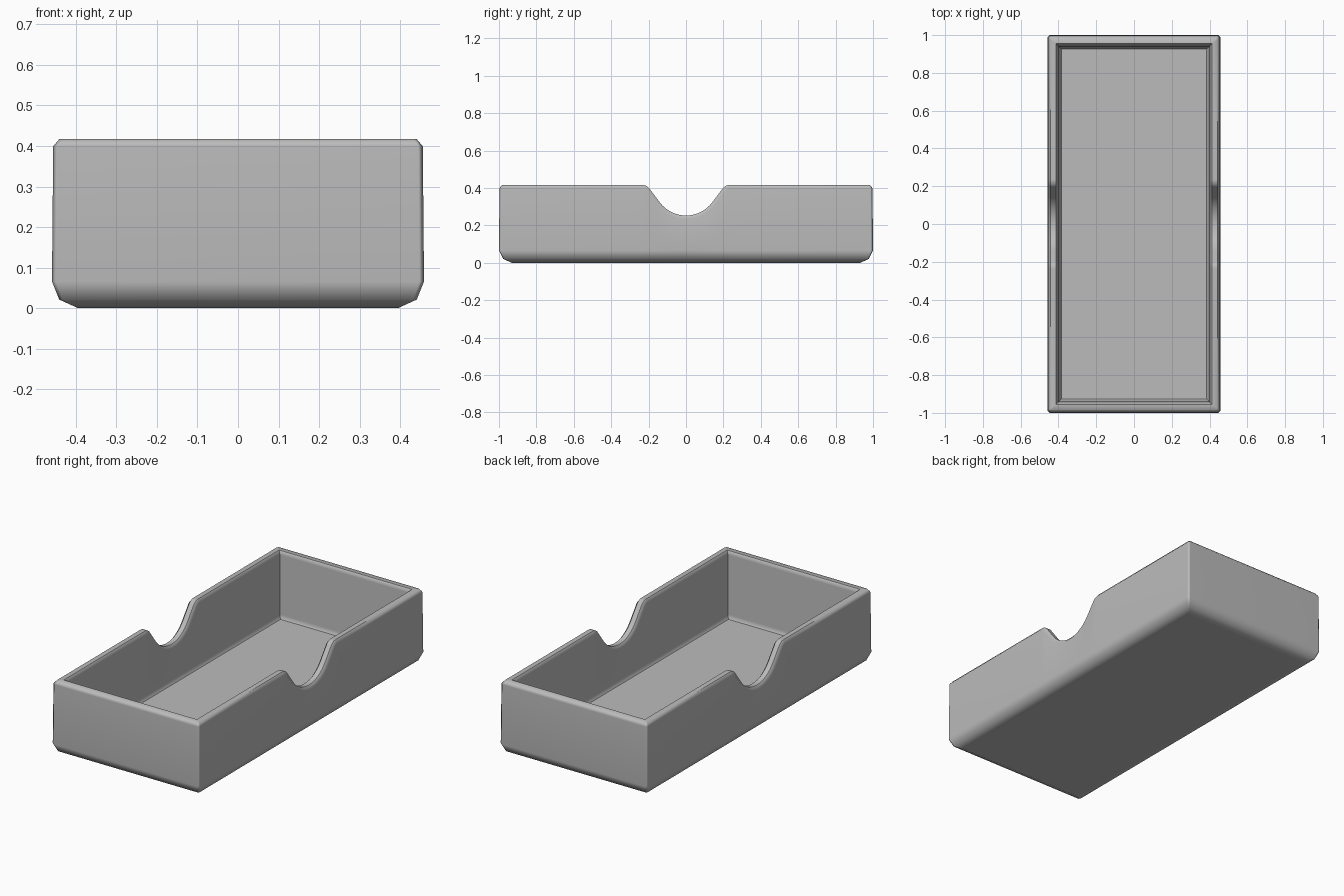
import bpy, bmesh
from math import sin, cos, tan, radians, pi

cube = bpy.data.objects.get("Cube")
if cube:
    bpy.data.objects.remove(cube)

TOP = 0.417          # rim height
NOTCH_LOW = 0.253    # lowest point of the thumb notch
ARC, FILLET, SLOPE = 0.175, 0.05, radians(53)


def notch_half(steps=8):
    """Half of the notch outline as (y, z, slope angle), from the middle outwards."""
    pts = []
    for i in range(steps + 1):
        a = SLOPE * i / steps
        pts.append((ARC * sin(a), NOTCH_LOW + ARC * (1 - cos(a)), a))
    y0, z0, _ = pts[-1]
    z1 = TOP - FILLET * (1 - cos(SLOPE))
    y_end = y0 + (z1 - z0) / tan(SLOPE) + FILLET * sin(SLOPE)
    for i in range(steps, -1, -1):
        a = SLOPE * i / steps
        pts.append((y_end - FILLET * sin(a), TOP - FILLET * (1 - cos(a)), a))
    return pts


half = notch_half()
NOTCH = [(-y, z, -a) for y, z, a in reversed(half[1:])] + half


def ring(hx, hy, corner, z=None, drop=0.0):
    """Loop of points round the tray; fixed height z, or a drop below the rim."""
    end_z = TOP - drop if z is None else z
    side = [(hx, -hy + corner, end_z)]
    for y, top, a in NOTCH:
        if z is None:
            side.append((hx, y + sin(a) * drop, top - cos(a) * drop))
        else:
            side.append((hx, y, z))
    side.append((hx, hy - corner, end_z))
    right_to_left = [(hx - corner, hy, end_z), (-hx + corner, hy, end_z)]
    other = [(-x, -y, h) for x, y, h in side]
    front = [(-x, -y, h) for x, y, h in right_to_left]
    return side + right_to_left + other + front


# Section through the wall, from the underside over the rim to the floor
rings = [
    ring(0.395, 0.932, 0.004, z=0.0),
    ring(0.441, 0.978, 0.008, z=0.021),
    ring(0.459, 1.0, 0.012, z=0.066),
    ring(0.456, 0.997, 0.012, drop=0.018),
    ring(0.441, 0.983, 0.008, drop=0.0),
    ring(0.413, 0.955, 0.0, drop=0.0),
    ring(0.399, 0.941, 0.0, drop=0.018),
    ring(0.399, 0.941, 0.0, z=0.066),
    ring(0.385, 0.927, 0.0, z=0.046),
]

bm = bmesh.new()
loops = [[bm.verts.new(p) for p in r] for r in rings]
count = len(loops[0])
for low, high in zip(loops, loops[1:]):
    for i in range(count):
        j = (i + 1) % count
        bm.faces.new((low[i], low[j], high[j], high[i]))
bm.faces.new(list(reversed(loops[0])))   # underside
bm.faces.new(loops[-1])                  # inner floor
bmesh.ops.remove_doubles(bm, verts=bm.verts, dist=0.0001)
bmesh.ops.recalc_face_normals(bm, faces=bm.faces)
mesh = bpy.data.meshes.new("open_tray")
bm.to_mesh(mesh)
bm.free()

tray = bpy.data.objects.new("open_tray", mesh)
bpy.context.collection.objects.link(tray)

# Plain grey colour
grey = bpy.data.materials.new("plain_grey")
grey.use_nodes = True
colour = (0.5, 0.5, 0.5, 1.0)
grey.diffuse_color = colour
for node in grey.node_tree.nodes:
    if node.type == 'BSDF_PRINCIPLED':
        node.inputs["Base Color"].default_value = colour
mesh.materials.append(grey)

# Soft chamfers, flat broad faces
bpy.ops.object.select_all(action='DESELECT')
tray.select_set(True)
bpy.context.view_layer.objects.active = tray
bpy.ops.object.shade_smooth_by_angle(angle=radians(50))
weighted = tray.modifiers.new("even_shading", 'WEIGHTED_NORMAL')
weighted.keep_sharp = True
